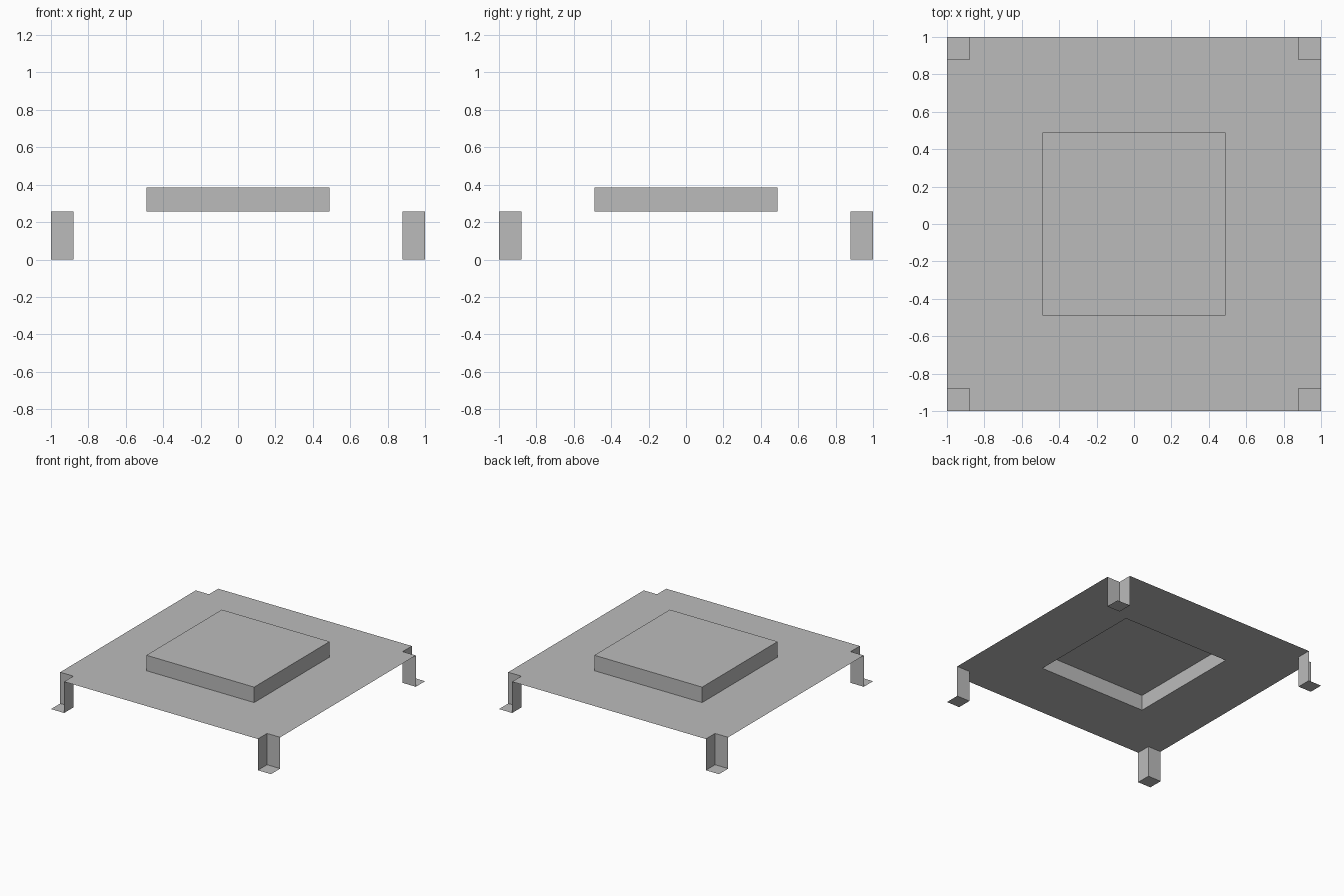
import bpy
import bmesh
from math import pi
from mathutils import Matrix, Vector

if "Cube" in bpy.data.objects:
    bpy.data.objects.remove(bpy.data.objects["Cube"])

EDGE = 1.0       # half width of the sheet
NOTCH = 0.88     # inner edge of the corner notches
PANEL = 0.49     # half width of the raised panel
DECK = 0.257     # height of the deck
TOP = 0.384      # height of the raised panel

grey = bpy.data.materials.new("Plain grey")
grey.use_nodes = True
colour = (0.5, 0.5, 0.5, 1)
grey.diffuse_color = colour
grey.node_tree.nodes["Principled BSDF"].inputs["Base Color"].default_value = colour


def sheet(name, polygons, turns):
    """Make a thin folded sheet from polygons repeated at quarter turns."""
    bm = bmesh.new()
    for turn in turns:
        spin = Matrix.Rotation(turn * pi / 2, 3, "Z")
        for points in polygons:
            bm.faces.new([bm.verts.new(spin @ Vector(p)) for p in points])
    bmesh.ops.remove_doubles(bm, verts=bm.verts, dist=0.0001)
    mesh = bpy.data.meshes.new(name)
    bm.to_mesh(mesh)
    bm.free()
    mesh.materials.append(grey)
    obj = bpy.data.objects.new(name, mesh)
    bpy.context.collection.objects.link(obj)
    return obj


# Deck with notched corners and a square opening, one side per quarter turn
deck_side = [(-NOTCH, -NOTCH, DECK), (-NOTCH, -EDGE, DECK), (NOTCH, -EDGE, DECK),
             (NOTCH, -NOTCH, DECK), (PANEL, -PANEL, DECK), (-PANEL, -PANEL, DECK)]
sheet("deck", [deck_side], range(4))

# Raised panel: four walls and a lid, hollow and open underneath
panel_wall = [(-PANEL, -PANEL, DECK), (PANEL, -PANEL, DECK),
              (PANEL, -PANEL, TOP), (-PANEL, -PANEL, TOP)]
lid_quarter = [(-PANEL, -PANEL, TOP), (PANEL, -PANEL, TOP), (0, 0, TOP)]
sheet("raised_panel", [panel_wall, lid_quarter], range(4))

# Corner legs: two walls folded down from the notch and a flat foot pad
leg_wall_x = [(NOTCH, NOTCH, 0), (NOTCH, EDGE, 0), (NOTCH, EDGE, DECK), (NOTCH, NOTCH, DECK)]
leg_wall_y = [(EDGE, NOTCH, 0), (NOTCH, NOTCH, 0), (NOTCH, NOTCH, DECK), (EDGE, NOTCH, DECK)]
foot_pad = [(NOTCH, NOTCH, 0), (EDGE, NOTCH, 0), (EDGE, EDGE, 0), (NOTCH, EDGE, 0)]
for turn, corner in enumerate(("back_left", "back_right", "front_right", "front_left")):
    sheet(corner + "_leg", [leg_wall_x, leg_wall_y, foot_pad], [turn])
